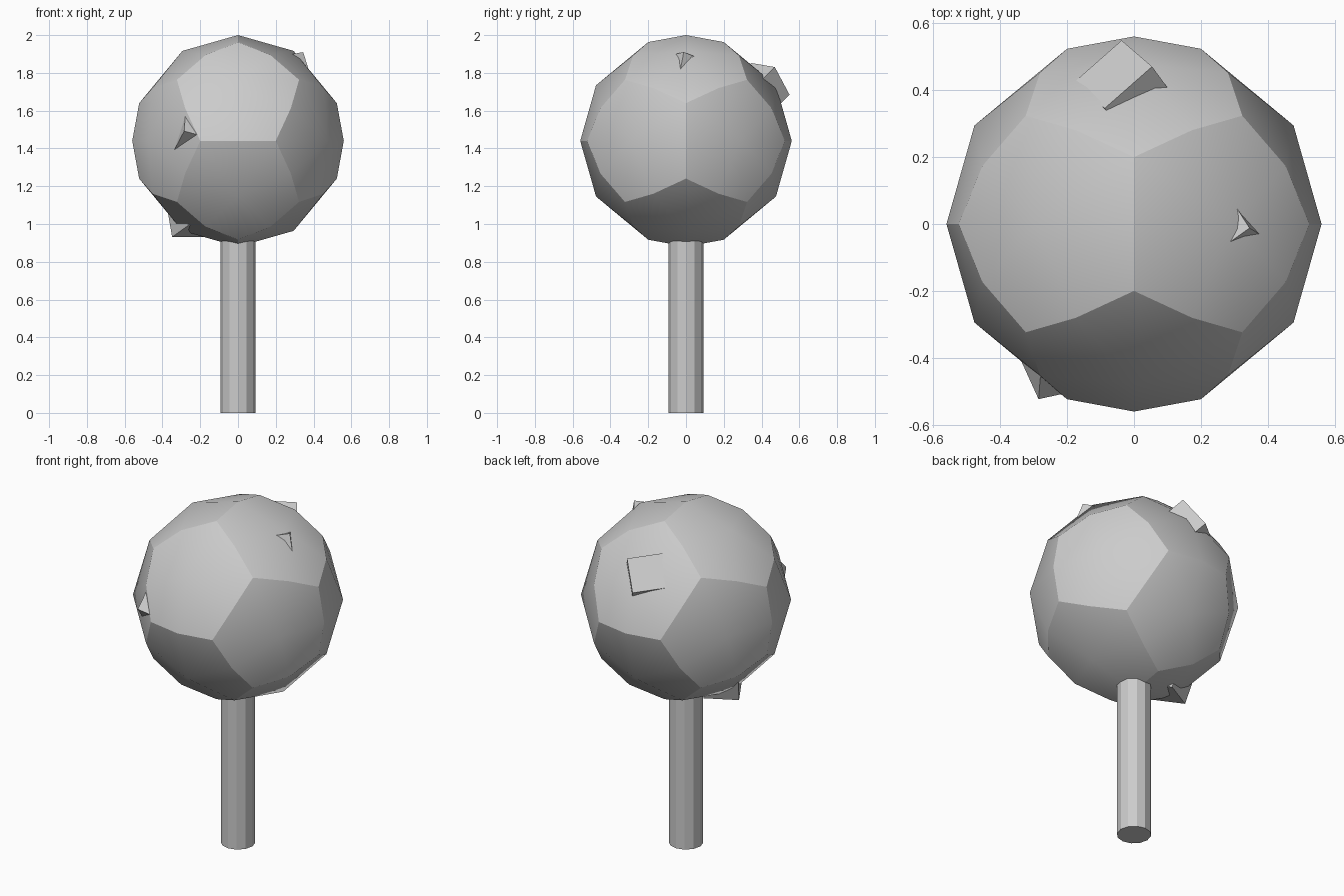
import bpy, bmesh
from mathutils import Vector, Matrix

if "Cube" in bpy.data.objects:
    bpy.data.objects.remove(bpy.data.objects["Cube"])

R = 0.56            # crown radius
ZC = 1.44           # crown centre height
BLOCK = 0.19        # edge of the small cubes stuck in the crown


def finish(bm, name, smooth=False):
    bmesh.ops.recalc_face_normals(bm, faces=bm.faces)
    me = bpy.data.meshes.new(name)
    for f in bm.faces:
        f.smooth = smooth
    bm.to_mesh(me)
    bm.free()
    ob = bpy.data.objects.new(name, me)
    bpy.context.collection.objects.link(ob)
    return ob


# trunk: 12-sided post
bm = bmesh.new()
bmesh.ops.create_cone(bm, cap_ends=True, segments=12, radius1=0.092,
                      radius2=0.092, depth=1.0,
                      matrix=Matrix.Translation((0, 0, 0.5)))
finish(bm, "trunk")

# crown: dodecahedron, each pentagon split into five quads pushed to a sphere
phi = (1 + 5 ** 0.5) / 2
base = bmesh.new()
S = (-1, 1)
for a in S:
    for b in S:
        base.verts.new((a / phi, b * phi, 0))
        base.verts.new((0, a / phi, b * phi))
        base.verts.new((b * phi, 0, a / phi))
        for c in S:
            base.verts.new((a, b, c))
bmesh.ops.convex_hull(base, input=base.verts)
bmesh.ops.dissolve_limit(base, angle_limit=0.05, verts=base.verts, edges=base.edges)

up = Vector((0, 0, ZC))
bm = bmesh.new()
for f in base.faces:
    pts = [v.co.copy() for v in f.verts]
    n = len(pts)
    place = lambda p: bm.verts.new(p.normalized() * R + up)
    centre = place(f.calc_center_median())
    corners = [place(p) for p in pts]
    mids = [place(pts[i] + pts[(i + 1) % n]) for i in range(n)]
    for i in range(n):
        bm.faces.new((centre, mids[i - 1], corners[i], mids[i]))
base.free()
finish(bm, "crown", smooth=True)

# small cubes poking out: exposed corner and its three inward edge directions
blocks = {
    "block_top_right": ((0.345, -0.012, 1.91),
                        (-0.035, 0.063, -0.02), (0.035, -0.022, -0.10), (-0.07, -0.057, -0.01)),
    "block_back": ((0.054, 0.470, 1.831),
                   (-0.144, -0.116, 0.02), (-0.087, 0.063, -0.159), (0.05, -0.065, -0.08)),
    "block_front_left": ((-0.285, -0.523, 1.492),
                         (0.01, 0.07, 0.095), (0.073, 0.017, -0.021), (-0.038, 0.079, -0.085)),
    "block_bottom_left": ((-0.349, 0.007, 0.931),
                          (0.164, 0.10, -0.005), (0.074, -0.157, 0.069), (-0.026, 0.04, 0.164)),
}
for name, (corner, *edges) in blocks.items():
    m = Matrix([Vector(e).normalized() for e in edges])
    for _ in range(12):                      # make the edges square to each other
        m = (m + m.inverted().transposed()) * 0.5
    mid = Vector(corner) + (m[0] + m[1] + m[2]) * BLOCK / 2
    bm = bmesh.new()
    bmesh.ops.create_cube(bm, size=BLOCK,
                          matrix=Matrix.Translation(mid) @ m.transposed().to_4x4())
    finish(bm, name)
